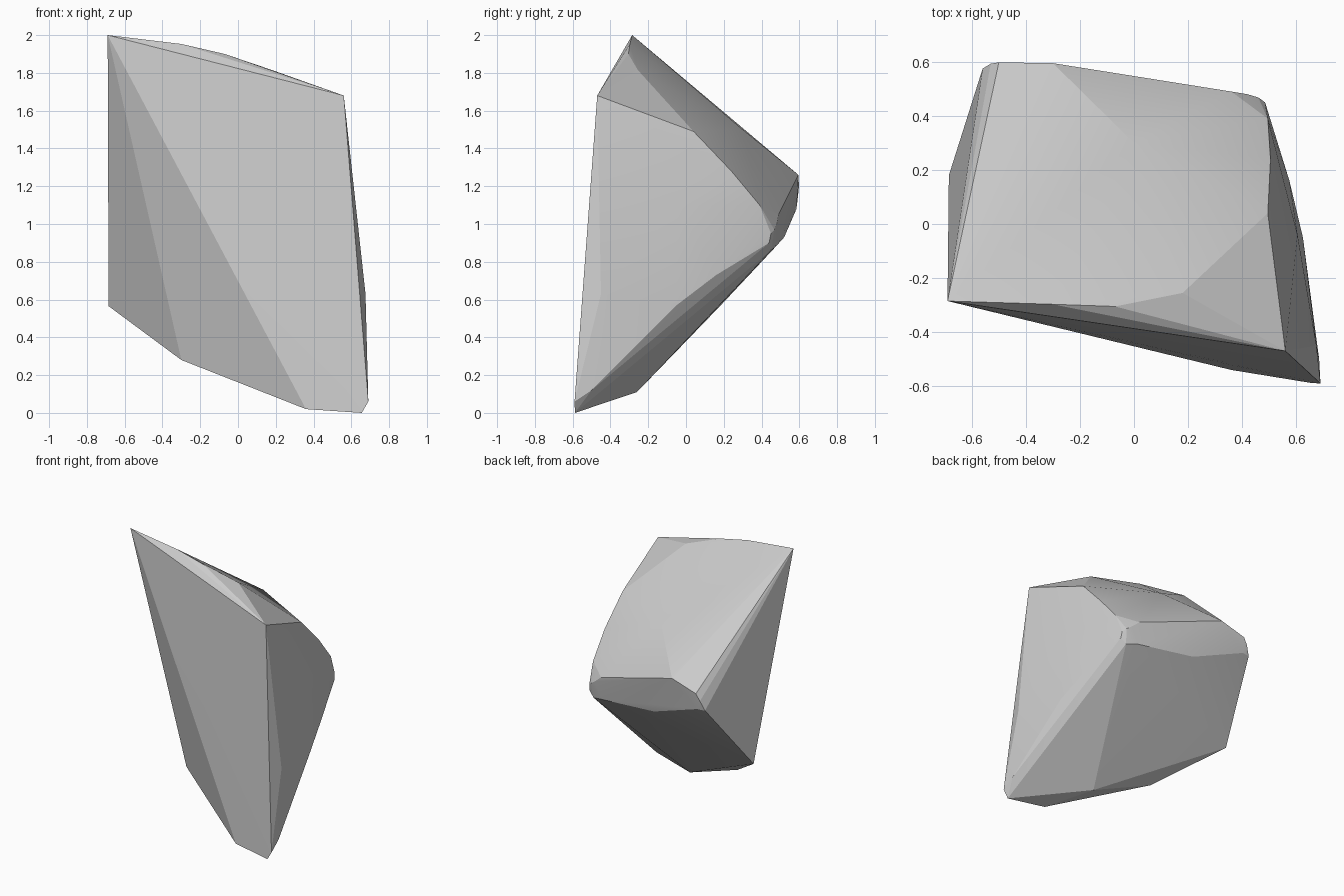
import bpy, bmesh

if "Cube" in bpy.data.objects:
    bpy.data.objects.remove(bpy.data.objects["Cube"])

# Corner points of the faceted boulder, grouped by region
front = [(-.69, -.285, 2), (.56, -.47, 1.68), (.69, -.59, .06), (.655, -.588, 0),
         (.36, -.54, .02)]
crest = [(-.3, -.297, 1.953), (-.07, -.305, 1.9), (.18, -.255, 1.815),
         (.495, .04, 1.49), (0, .3, 1.5), (-.2, .5, 1.335)]
underside = [(-.3, -.18, .28), (-.685, .18, .565), (.15, -.26, .11)]
right_side = [(.505, .24, 1.28), (.495, .39, 1.1), (.605, -.04, 1.1),
              (.675, -.45, .63), (.575, .16, .73), (.625, -.05, .57), (.685, -.5, .12)]
back_edge = [(-.3, .595, 1.26), (-.5, .598, 1.2), (-.53, .593, 1.15), (-.56, .575, 1.08),
             (-.5, .585, 1.08), (-.1, .52, .93)]
back_corner = [(.36, .49, 1.05), (.42, .48, 1.0), (.46, .468, .97), (.485, .45, .95),
               (.488, .44, .9), (.45, .45, .86), (.36, .475, .88)]

# Boulder: hull stretched over the corner points
bm = bmesh.new()
for p in front + crest + underside + right_side + back_edge + back_corner:
    bm.verts.new(p)
res = bmesh.ops.convex_hull(bm, input=bm.verts)
loose = {g for g in res["geom_interior"] + res["geom_unused"]
         if isinstance(g, bmesh.types.BMVert) and not g.link_faces}
bmesh.ops.delete(bm, geom=list(loose), context='VERTS')
bmesh.ops.recalc_face_normals(bm, faces=bm.faces)
mesh = bpy.data.meshes.new("boulder")
bm.to_mesh(mesh)
bm.free()
boulder = bpy.data.objects.new("boulder", mesh)
bpy.context.collection.objects.link(boulder)

# Soften only the shallow facets of the rounded back edge
bpy.context.view_layer.objects.active = boulder
boulder.select_set(True)
bpy.ops.object.shade_smooth_by_angle(angle=0.2)
